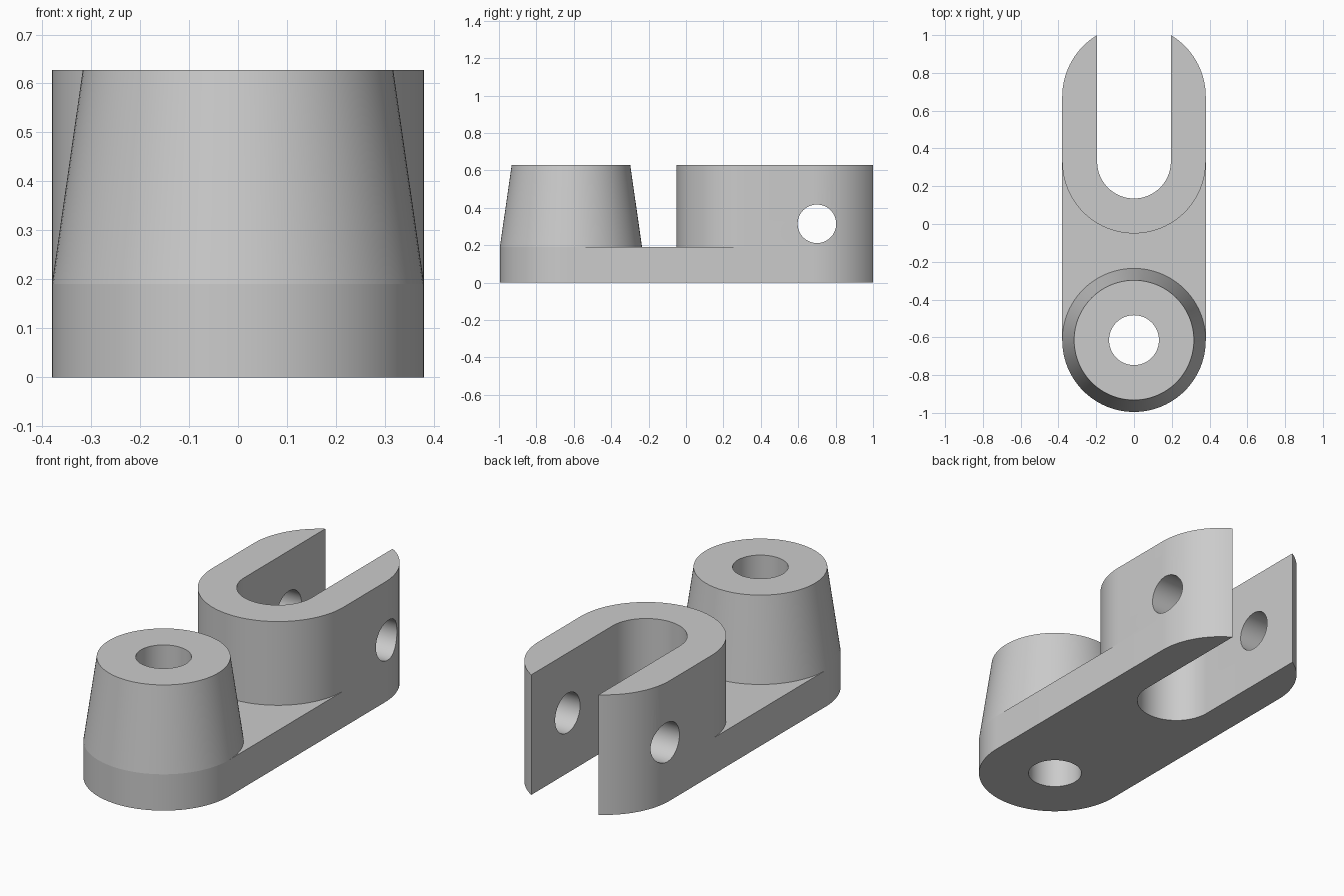
import bpy, bmesh, math

if "Cube" in bpy.data.objects:
    bpy.data.objects.remove(bpy.data.objects["Cube"], do_unlink=True)

R, SLOT, BORE, PIN = 0.38, 0.195, 0.132, 0.103
BASE_Z, TOP_Z = 0.19, 0.628
BOSS_Y, FORK_Y, PIN_Y = -0.615, 0.33, 0.70
END_Y = 1 - math.sqrt(R * R - SLOT * SLOT)
SEG = 48

metal = bpy.data.materials.new("grey metal")
grey = (0.6, 0.6, 0.6, 1)
metal.diffuse_color = grey
metal.use_nodes = True
metal.node_tree.nodes["Principled BSDF"].inputs["Base Color"].default_value = grey


def stadium(name, r, y0, y1, z0, z1):
    """Upright prism with round ends centred at y0 and y1."""
    bm = bmesh.new()
    verts = []
    for y, start in ((y0, math.pi), (y1, 0)):
        for i in range(SEG + 1):
            a = start + math.pi * i / SEG
            verts.append(bm.verts.new((r * math.cos(a), y + r * math.sin(a), z0)))
    face = bm.faces.new(verts)
    top = bmesh.ops.extrude_face_region(bm, geom=[face])["geom"]
    bmesh.ops.translate(bm, vec=(0, 0, z1 - z0),
                        verts=[g for g in top if isinstance(g, bmesh.types.BMVert)])
    bmesh.ops.recalc_face_normals(bm, faces=bm.faces)
    mesh = bpy.data.meshes.new(name)
    bm.to_mesh(mesh)
    bm.free()
    obj = bpy.data.objects.new(name, mesh)
    bpy.context.collection.objects.link(obj)
    mesh.materials.append(metal)
    return obj


def cone(name, r1, r2, depth, loc, rot=(0, 0, 0)):
    bpy.ops.mesh.primitive_cone_add(vertices=2 * SEG, radius1=r1, radius2=r2,
                                    depth=depth, location=loc, rotation=rot)
    obj = bpy.context.object
    obj.name = name
    obj.data.materials.append(metal)
    return obj


def cut(obj, cutter):
    mod = obj.modifiers.new(cutter.name, 'BOOLEAN')
    mod.operation = 'DIFFERENCE'
    mod.solver = 'EXACT'
    mod.object = cutter
    cutter.hide_render = True
    cutter.hide_set(True)


# Solid parts
base = stadium("base_plate", R, BOSS_Y, END_Y, 0, BASE_Z)
fork = stadium("fork_block", R, FORK_Y, END_Y, BASE_Z, TOP_Z)
boss = cone("tapered_boss", R, 0.317, TOP_Z - BASE_Z, (0, BOSS_Y, (TOP_Z + BASE_Z) / 2))

# Cutters: open slot, vertical bore and cross pin hole
slot = stadium("slot_cutter", SLOT, FORK_Y, 2, -1, 2)
bore = cone("bore_cutter", BORE, BORE, 3, (0, BOSS_Y, 0))
pin = cone("pin_cutter", PIN, PIN, 3, (0, PIN_Y, TOP_Z / 2), (0, math.pi / 2, 0))

for obj, cutters in ((base, (slot, bore)), (fork, (slot, pin)), (boss, (bore,))):
    for cutter in cutters:
        cut(obj, cutter)

# Apply the cuts, shade smoothly, then remove the cutters
for obj in (base, fork, boss):
    bpy.ops.object.select_all(action='DESELECT')
    obj.select_set(True)
    bpy.context.view_layer.objects.active = obj
    for mod in list(obj.modifiers):
        bpy.ops.object.modifier_apply(modifier=mod.name)
    # Drop the hidden faces where the parts meet
    bm = bmesh.new()
    bm.from_mesh(obj.data)
    if obj is not base:
        hidden = [f for f in bm.faces if all(abs((obj.matrix_world @ v.co).z - BASE_Z) < 1e-4
                                             for v in f.verts)]
        bmesh.ops.delete(bm, geom=hidden, context='FACES')
    bm.to_mesh(obj.data)
    bm.free()
    bpy.ops.object.shade_smooth_by_angle(angle=math.radians(30))
for cutter in (slot, bore, pin):
    bpy.data.objects.remove(cutter, do_unlink=True)
